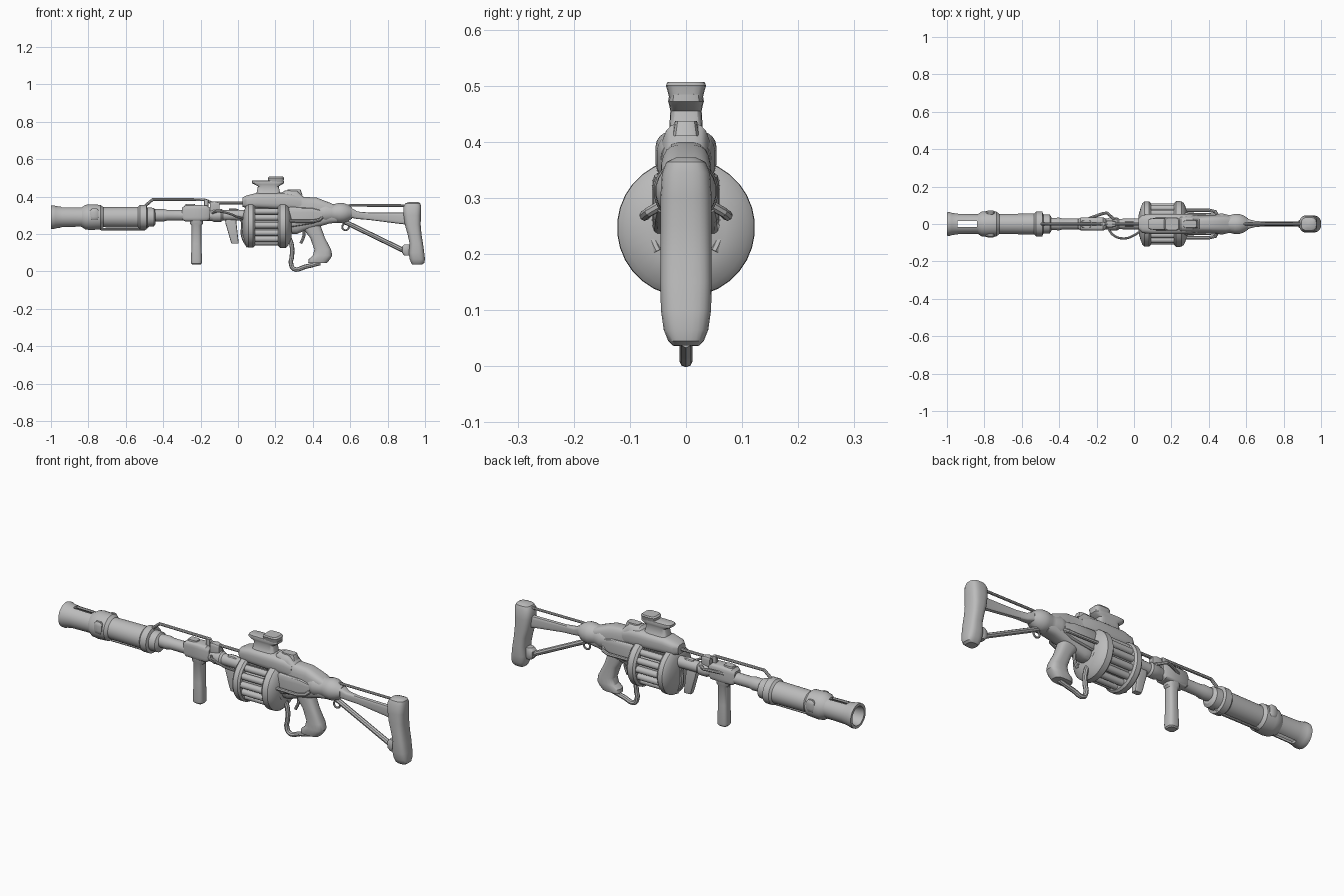
import bpy, bmesh, math
from mathutils import Vector

metal = bpy.data.materials.new("plain grey")
metal.diffuse_color = (0.5, 0.5, 0.5, 1)


def finish(ob):
    ob.data.materials.clear()
    ob.data.materials.append(metal)
    bpy.ops.object.select_all(action='DESELECT')
    ob.select_set(True)
    bpy.context.view_layer.objects.active = ob
    bpy.ops.object.shade_smooth_by_angle(angle=math.radians(32))
    return ob


def loft(name, axis, secs, n=24, p=2.0, y=0.0, z=0.0):
    """Superellipse rings along x or z: (position, centre, radius, y half width)."""
    bm = bmesh.new()
    rings = []
    for a, c, r, w in secs:
        ring = []
        for i in range(n):
            t = 2 * math.pi * (i + 0.5) / n
            ct, st = math.cos(t), math.sin(t)
            u = math.copysign(abs(ct) ** (2 / p), ct) * r
            v = math.copysign(abs(st) ** (2 / p), st) * w
            co = (a, y + v, z + c + u) if axis == 'x' else (c + u, y + v, a)
            ring.append(bm.verts.new(co))
        rings.append(ring)
    for A, B in zip(rings, rings[1:]):
        for i in range(n):
            j = (i + 1) % n
            bm.faces.new((A[i], A[j], B[j], B[i]))
    bm.faces.new(rings[0][::-1])
    bm.faces.new(rings[-1])
    bmesh.ops.recalc_face_normals(bm, faces=bm.faces[:])
    me = bpy.data.meshes.new(name)
    bm.to_mesh(me)
    bm.free()
    ob = bpy.data.objects.new(name, me)
    bpy.context.collection.objects.link(ob)
    return finish(ob)


def lathe(name, prof, z, n=28, y=0.0):
    return loft(name, 'x', [(x, 0, r, r) for x, r in prof], n, 2.0, y, z)


def rod(name, pts, r, smooth=False, cyclic=False):
    cu = bpy.data.curves.new(name, 'CURVE')
    cu.dimensions = '3D'
    cu.bevel_depth = r
    cu.bevel_resolution = 2
    cu.use_fill_caps = True
    if smooth:
        sp = cu.splines.new('BEZIER')
        sp.bezier_points.add(len(pts) - 1)
        for b, q in zip(sp.bezier_points, pts):
            b.co = Vector(q)
            b.handle_left_type = b.handle_right_type = 'AUTO'
        sp.resolution_u = 6
    else:
        sp = cu.splines.new('POLY')
        sp.points.add(len(pts) - 1)
        for b, q in zip(sp.points, pts):
            b.co = (*q, 1)
    sp.use_cyclic_u = cyclic
    ob = bpy.data.objects.new(name, cu)
    bpy.context.collection.objects.link(ob)
    bpy.ops.object.select_all(action='DESELECT')
    ob.select_set(True)
    bpy.context.view_layer.objects.active = ob
    bpy.ops.object.convert(target='MESH')
    return finish(bpy.context.view_layer.objects.active)


def cut(ob, cutter):
    m = ob.modifiers.new("slot", 'BOOLEAN')
    m.object = cutter
    m.solver = 'EXACT'
    bpy.ops.object.select_all(action='DESELECT')
    ob.select_set(True)
    bpy.context.view_layer.objects.active = ob
    bpy.ops.object.modifier_apply(modifier=m.name)
    bpy.data.objects.remove(cutter)
    finish(ob)


# Muzzle tube with open bore and vent slot
muzzle = lathe("muzzle_tube", [
    (-0.44, 0.035), (-0.45, 0.05), (-0.485, 0.052), (-0.49, 0.066), (-0.525, 0.066),
    (-0.535, 0.056), (-0.72, 0.054), (-0.735, 0.066), (-0.79, 0.069), (-0.815, 0.066),
    (-0.835, 0.053), (-0.94, 0.055), (-0.975, 0.06), (-0.985, 0.064), (-1.0, 0.063),
    (-1.0, 0.049), (-0.95, 0.043), (-0.6, 0.042)], 0.29, 32)
cut(muzzle, loft("slot_cutter", 'x', [(-0.945, 0.29, 0.12, 0.016), (-0.84, 0.29, 0.12, 0.016)], 16, 8))
for s in (-1, 1):
    loft("muzzle_lug", 'x', [(-0.79, 0.305, 0.02, 0.008), (-0.78, 0.305, 0.032, 0.013),
                             (-0.755, 0.305, 0.032, 0.013), (-0.745, 0.305, 0.02, 0.008)],
         12, 3, s * 0.06)
rod("muzzle_lower_rod", [(-0.75, 0, 0.24), (-0.73, 0, 0.226), (-0.5, 0, 0.226), (-0.48, 0, 0.245)], 0.007)

# Barrel and the long rod above it
lathe("barrel", [(-0.46, 0.032), (-0.4, 0.034), (-0.38, 0.029), (-0.3, 0.029), (-0.14, 0.03),
                 (-0.13, 0.035), (-0.09, 0.035), (-0.08, 0.028), (0.06, 0.03)], 0.3)
rod("top_rod", [(-0.5, 0, 0.345), (-0.485, 0, 0.36), (-0.455, 0, 0.385), (-0.18, 0, 0.383),
                (-0.14, 0, 0.366), (0.06, 0, 0.366)], 0.008)
loft("rod_link", 'x', [(-0.15, 0.345, 0.028, 0.018), (-0.125, 0.345, 0.03, 0.02),
                       (-0.10, 0.345, 0.024, 0.015)], 16, 5)
loft("rod_post", 'z', [(0.3, -0.17, 0.012, 0.012), (0.385, -0.17, 0.012, 0.012)], 12, 4)
rod("side_cable", [(-0.14, -0.02, 0.31), (-0.11, -0.06, 0.32), (-0.05, -0.077, 0.31),
                   (0.0, -0.06, 0.29), (0.04, -0.035, 0.28)], 0.006, True)
rod("side_arm", [(-0.24, 0.03, 0.32), (-0.17, 0.055, 0.33), (-0.145, 0.06, 0.33), (-0.1, 0.02, 0.32)], 0.008)

# Fore grip and its clamp
loft("grip_clamp", 'x', [(-0.3, 0.31, 0.03, 0.025), (-0.285, 0.31, 0.042, 0.034), (-0.215, 0.311, 0.044, 0.036),
                         (-0.165, 0.311, 0.042, 0.036), (-0.15, 0.31, 0.03, 0.028)], 20, 5)
loft("clamp_cap", 'z', [(0.34, -0.255, 0.03, 0.022), (0.36, -0.255, 0.025, 0.018)], 16, 5)
loft("fore_grip", 'z', [(0.29, -0.222, 0.036, 0.032), (0.255, -0.222, 0.034, 0.03), (0.245, -0.222, 0.026, 0.026),
                        (0.15, -0.222, 0.026, 0.027), (0.06, -0.222, 0.03, 0.03), (0.042, -0.222, 0.028, 0.028),
                        (0.036, -0.222, 0.022, 0.022)], 20, 3)

# Front lever plate and drum frame
loft("front_lever", 'z', [(0.29, -0.04, 0.03, 0.014), (0.26, -0.038, 0.03, 0.018), (0.17, -0.02, 0.022, 0.018),
                          (0.15, -0.016, 0.02, 0.014)], 16, 5)
rod("front_frame", [(-0.05, 0, 0.32), (0.0, 0, 0.315), (0.03, 0, 0.27), (0.032, 0, 0.19), (0.06, 0, 0.135)],
    0.016, True)

# Revolving drum: two flanges, core and a ring of chambers
DZ = 0.247
lathe("drum_front_flange", [(0.025, 0.05), (0.035, 0.085), (0.045, 0.112), (0.055, 0.121), (0.08, 0.121),
                            (0.09, 0.112), (0.09, 0.06)], DZ, 32)
lathe("drum_rear_flange", [(0.215, 0.06), (0.215, 0.112), (0.225, 0.123), (0.255, 0.122), (0.268, 0.11),
                           (0.285, 0.07)], DZ, 32)
lathe("drum_core", [(0.07, 0.088), (0.23, 0.088)], DZ, 32)
for i in range(14):
    a = 2 * math.pi * (i + 0.5) / 14
    lathe("chamber_%d" % i, [(0.08, 0.017), (0.225, 0.017)], DZ + 0.094 * math.cos(a), 12, 0.094 * math.sin(a))

# Receiver: cover over the drum and rear body
loft("drum_cover", 'x', [(0.025, 0.37, 0.025, 0.03), (0.045, 0.373, 0.033, 0.048), (0.1, 0.378, 0.042, 0.055),
                         (0.24, 0.375, 0.046, 0.055), (0.3, 0.37, 0.045, 0.052), (0.34, 0.36, 0.04, 0.045)], 24, 3.2)
loft("receiver", 'x', [(0.235, 0.32, 0.1, 0.042), (0.25, 0.318, 0.116, 0.047), (0.315, 0.317, 0.117, 0.047),
                       (0.35, 0.307, 0.092, 0.046), (0.42, 0.315, 0.08, 0.046), (0.49, 0.312, 0.056, 0.046),
                       (0.53, 0.305, 0.045, 0.04)], 24, 3.5)
lathe("rear_socket", [(0.42, 0.04), (0.44, 0.052), (0.47, 0.058), (0.5, 0.05), (0.52, 0.05), (0.54, 0.055),
                      (0.565, 0.054), (0.59, 0.044), (0.61, 0.03)], 0.312, 20)
for s in (-1, 1):
    rod("side_rail", [(0.24, s * 0.074, 0.27), (0.4, s * 0.074, 0.268), (0.435, s * 0.066, 0.275),
                      (0.45, s * 0.04, 0.29)], 0.009)
    loft("side_panel", 'x', [(0.26, 0.29, 0.04, 0.012), (0.28, 0.29, 0.055, 0.018), (0.4, 0.297, 0.042, 0.016),
                             (0.45, 0.3, 0.025, 0.01)], 16, 4, s * 0.043)
    rod("side_brace", [(0.27, s * 0.078, 0.265), (0.28, s * 0.05, 0.205)], 0.009)

# Sight
loft("sight_base", 'z', [(0.4, 0.162, 0.07, 0.045), (0.425, 0.162, 0.062, 0.03), (0.455, 0.162, 0.056, 0.028),
                         (0.465, 0.162, 0.075, 0.03), (0.472, 0.16, 0.086, 0.032), (0.484, 0.16, 0.086, 0.03),
                         (0.487, 0.16, 0.08, 0.024)], 20, 5)
loft("sight_head", 'z', [(0.47, 0.203, 0.04, 0.028), (0.49, 0.203, 0.042, 0.033), (0.5, 0.203, 0.044, 0.036),
                         (0.507, 0.203, 0.036, 0.033)], 20, 4)
loft("rear_sight", 'z', [(0.41, 0.3, 0.045, 0.025), (0.437, 0.3, 0.035, 0.02)], 16, 4)

# Pistol grip, trigger and guard
loft("pistol_grip", 'z', [(0.25, 0.385, 0.055, 0.035), (0.18, 0.425, 0.04, 0.032), (0.117, 0.453, 0.045, 0.034),
                          (0.085, 0.452, 0.052, 0.036), (0.065, 0.435, 0.058, 0.036),
                          (0.045, 0.425, 0.05, 0.03)], 20, 3)
rod("trigger", [(0.35, 0, 0.23), (0.352, 0, 0.19), (0.335, 0, 0.15)], 0.008, True)
rod("trigger_guard", [(0.265, 0, 0.2), (0.287, 0, 0.14), (0.288, 0, 0.08), (0.283, 0, 0.045), (0.3, 0, 0.013),
                      (0.36, 0, 0.025), (0.44, 0, 0.045)], 0.012, True)

# Skeleton stock
loft("stock_bar", 'x', [(0.54, 0.325, 0.03, 0.034), (0.6, 0.315, 0.028, 0.03), (0.64, 0.3, 0.02, 0.018),
                        (0.7, 0.295, 0.02, 0.012), (0.85, 0.285, 0.029, 0.012), (0.9, 0.282, 0.032, 0.016)], 16, 4)
rod("stock_top_rod", [(0.56, 0, 0.345), (0.6, 0, 0.353), (0.9, 0, 0.352)], 0.007)
rod("stock_lower_strut", [(0.53, 0, 0.285), (0.9, 0, 0.105)], 0.013)
loft("strut_fitting", 'z', [(0.085, 0.905, 0.016, 0.018), (0.1, 0.9, 0.024, 0.024), (0.13, 0.9, 0.024, 0.024),
                            (0.145, 0.905, 0.016, 0.018)], 14, 3)
rod("sling_ring", [(0.575 + 0.018 * math.cos(i * math.pi / 6), 0, 0.238 + 0.018 * math.sin(i * math.pi / 6))
                   for i in range(12)], 0.005, cyclic=True)
loft("butt_pad", 'z', [(z, (a + b) / 2, (b - a) / 2, w) for z, a, b, w in (
    (0.372, 0.918, 0.962, 0.018), (0.364, 0.895, 0.975, 0.035), (0.345, 0.884, 0.98, 0.043),
    (0.30, 0.885, 0.978, 0.046), (0.25, 0.892, 0.977, 0.046), (0.2, 0.906, 0.981, 0.046),
    (0.15, 0.917, 0.989, 0.046), (0.1, 0.912, 0.996, 0.045), (0.065, 0.918, 1.0, 0.04),
    (0.045, 0.925, 0.996, 0.032), (0.037, 0.932, 0.985, 0.024))], 24, 3)
